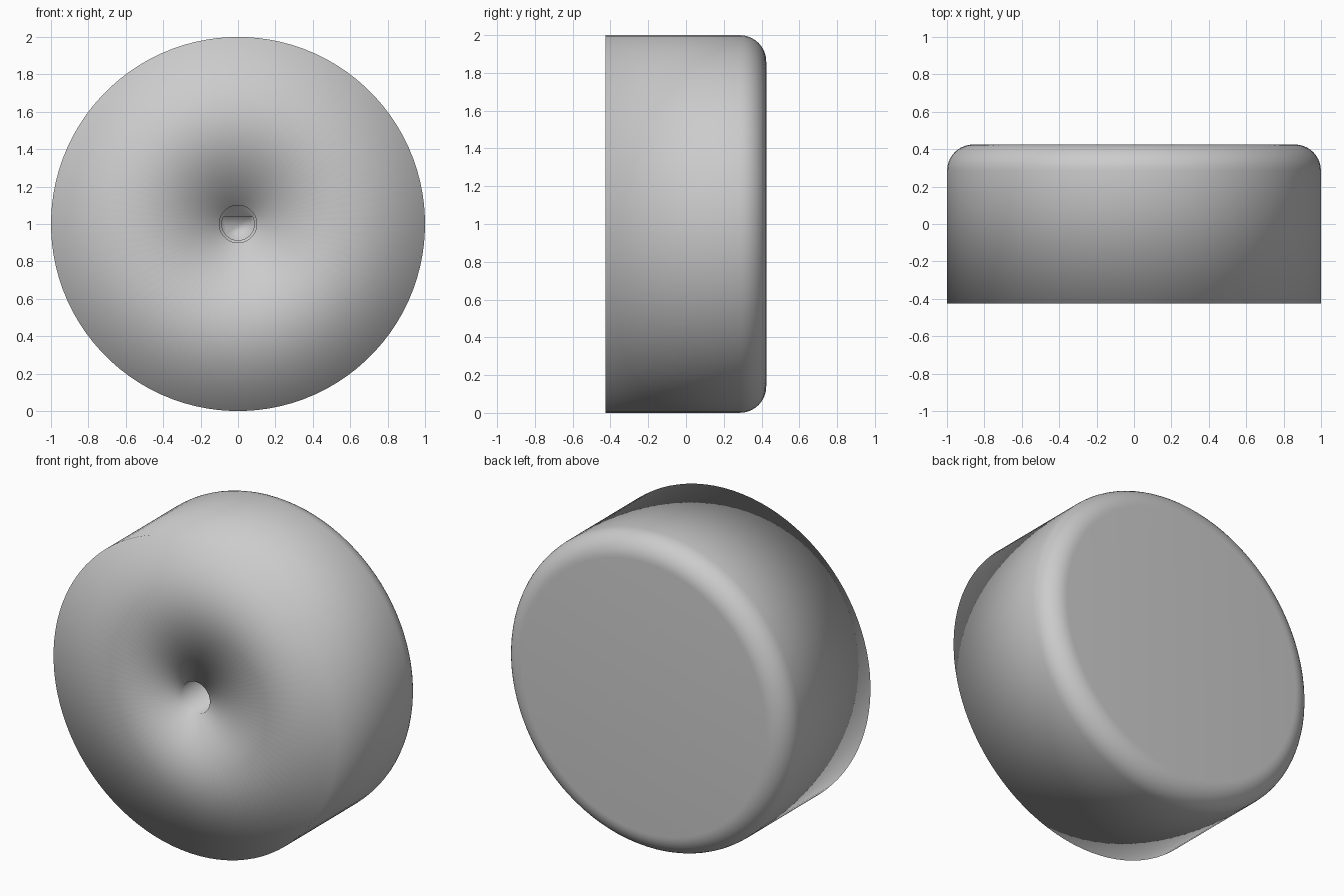
import bpy, bmesh, math

if "Cube" in bpy.data.objects:
    bpy.data.objects.remove(bpy.data.objects["Cube"])

N = 96          # sides around the axis
HALF = 0.425    # half depth along y
FILLET = 0.14   # rounded back edge

# (radius, y, flat height or None) rings from back face, over the rim, into the bore
rings = []
for i in range(11):
    a = math.pi / 2 * (1 - i / 10)
    rings.append((1 - FILLET + FILLET * math.cos(a),
                  HALF - FILLET + FILLET * math.sin(a), None))
rings += [
    (1.0, -HALF, None),    # front rim
    (0.10, -HALF, None),   # mouth of the bore
    (0.10, 0.0, None),     # round bore ends in a step
    (0.087, 0.0, 0.04),    # D-shaped socket
    (0.087, 0.28, 0.04),   # socket floor
]

bm = bmesh.new()


def add_ring(radius, y, flat):
    verts = []
    for k in range(N):
        t = 2 * math.pi * (k + 0.5) / N
        z = radius * math.sin(t)
        if flat is not None:
            z = min(z, flat)
        verts.append(bm.verts.new((radius * math.cos(t), y, 1 + z)))
    return verts


loops = [add_ring(*r) for r in rings]
for a, b in zip(loops, loops[1:]):
    for k in range(N):
        j = (k + 1) % N
        bm.faces.new((a[k], a[j], b[j], b[k]))

# Back cap and socket floor
bm.faces.new(loops[0])
bm.faces.new(loops[-1])
bmesh.ops.recalc_face_normals(bm, faces=bm.faces[:])

# The whole knob is smooth shaded, including across the front rim
for f in bm.faces:
    f.smooth = True

mesh = bpy.data.meshes.new("knob_body")
bm.to_mesh(mesh)
bm.free()
knob = bpy.data.objects.new("knob_body", mesh)
bpy.context.collection.objects.link(knob)
